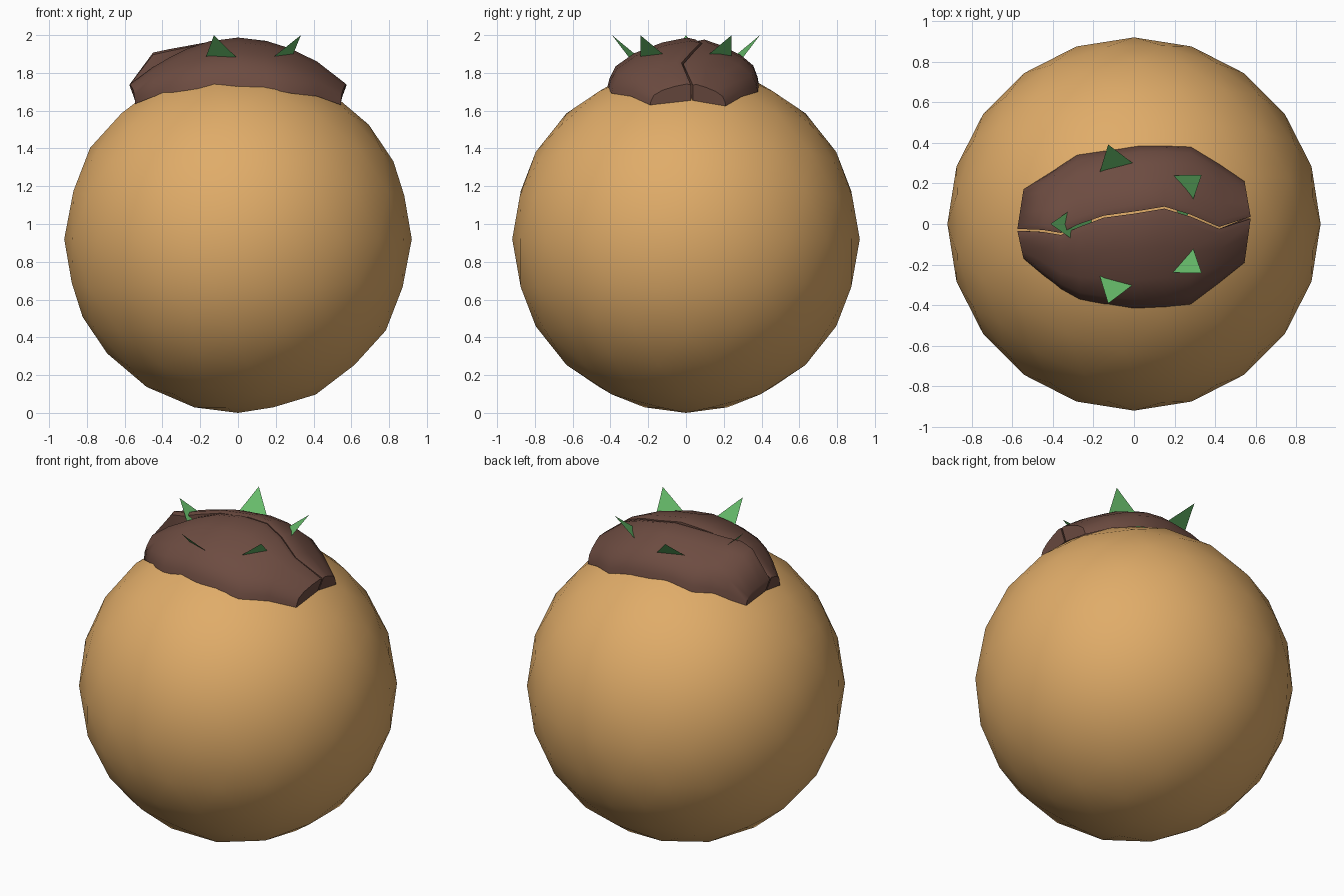
import bpy, bmesh
from math import sqrt, sin, cos, pi, radians
from mathutils import Vector

if "Cube" in bpy.data.objects:
    bpy.data.objects.remove(bpy.data.objects["Cube"])

R = 0.92


def material(name, color):
    m = bpy.data.materials.new(name)
    m.diffuse_color = (*color, 1)
    m.use_nodes = True
    m.node_tree.nodes["Principled BSDF"].inputs["Base Color"].default_value = m.diffuse_color
    return m


def finish(bm, name, mat, smooth_angle=None):
    me = bpy.data.meshes.new(name)
    bmesh.ops.recalc_face_normals(bm, faces=bm.faces)
    bm.to_mesh(me)
    bm.free()
    ob = bpy.data.objects.new(name, me)
    bpy.context.collection.objects.link(ob)
    me.materials.append(mat)
    if smooth_angle:
        bpy.ops.object.select_all(action='DESELECT')
        ob.select_set(True)
        bpy.context.view_layer.objects.active = ob
        bpy.ops.object.shade_smooth_by_angle(angle=radians(smooth_angle))
    return ob


def ball_z(x, y):
    return R + sqrt(max(0, R * R - x * x - y * y))


tan = material("tan", (0.745, 0.413, 0.141))
brown = material("brown", (0.153, 0.072, 0.053))
green = material("green", (0.133, 0.497, 0.144))

# Round body
bm = bmesh.new()
bmesh.ops.create_icosphere(bm, subdivisions=3, radius=R)
bmesh.ops.translate(bm, vec=(0, 0, R), verts=bm.verts)
finish(bm, "body", tan, 60)

# Cap halves: fraction from rim to seam, fraction of thickness
PROFILE = [(0, -0.08), (0.02, 0.15), (0.09, 0.5), (0.3, 0.72),
           (0.62, 0.88), (0.9, 1.0), (1, 0.94), (1, -0.08)]


def cap_half(name, stations, gap):
    """Stations along x: (x, rim y, seam y, thickness)."""
    bm = bmesh.new()
    rows = []
    last = len(stations) - 1
    for i, (x, rim, seam, thick) in enumerate(stations):
        row = []
        for u, h in PROFILE:
            y = rim + (seam + gap - rim) * u
            px = x
            if i in (0, last) and h > 0:      # rounded ends
                px += 0.03 * u * (1 if x > 0 else -1)
            row.append(bm.verts.new((px, y, ball_z(x, y) + h * thick)))
        rows.append(row)
    for a, b in zip(rows, rows[1:]):
        for j in range(len(PROFILE) - 1):
            bm.faces.new((a[j], a[j + 1], b[j + 1], b[j]))
    bm.faces.new(rows[0])
    bm.faces.new(rows[-1])
    finish(bm, name, brown, 50)


cap_half("front_cap_half", [
    (-0.545, -0.17, -0.03, 0.08), (-0.45, -0.25, -0.035, 0.11),
    (-0.36, -0.32, -0.05, 0.12), (-0.27, -0.37, -0.01, 0.13),
    (-0.15, -0.395, 0.035, 0.14), (0, -0.415, 0.055, 0.147),
    (0.15, -0.41, 0.08, 0.142), (0.28, -0.395, 0.04, 0.132),
    (0.42, -0.29, -0.02, 0.122), (0.545, -0.19, 0.03, 0.08)], -0.004)
cap_half("back_cap_half", [
    (-0.545, 0.17, -0.03, 0.08), (-0.45, 0.23, -0.035, 0.185),
    (-0.36, 0.29, -0.05, 0.16), (-0.28, 0.34, -0.01, 0.145),
    (-0.15, 0.36, 0.035, 0.14), (0.03, 0.385, 0.06, 0.142),
    (0.15, 0.385, 0.08, 0.14), (0.28, 0.38, 0.04, 0.128),
    (0.42, 0.295, -0.02, 0.115), (0.545, 0.21, 0.03, 0.08)], 0.006)

# Crown of five flat pointed leaves
bm = bmesh.new()
for k in range(5):
    a = radians(36 + 72 * k)
    out, side = Vector((cos(a), sin(a), 0)), Vector((-sin(a), cos(a), 0))
    tip = out * 0.412 + Vector((0, 0, 2.0))
    root = out * 0.205 + Vector((0, 0, 1.80))
    bm.faces.new([bm.verts.new(p) for p in
                  (tip, root + side * 0.145, root - side * 0.145)])
finish(bm, "leaf_crown", green)
